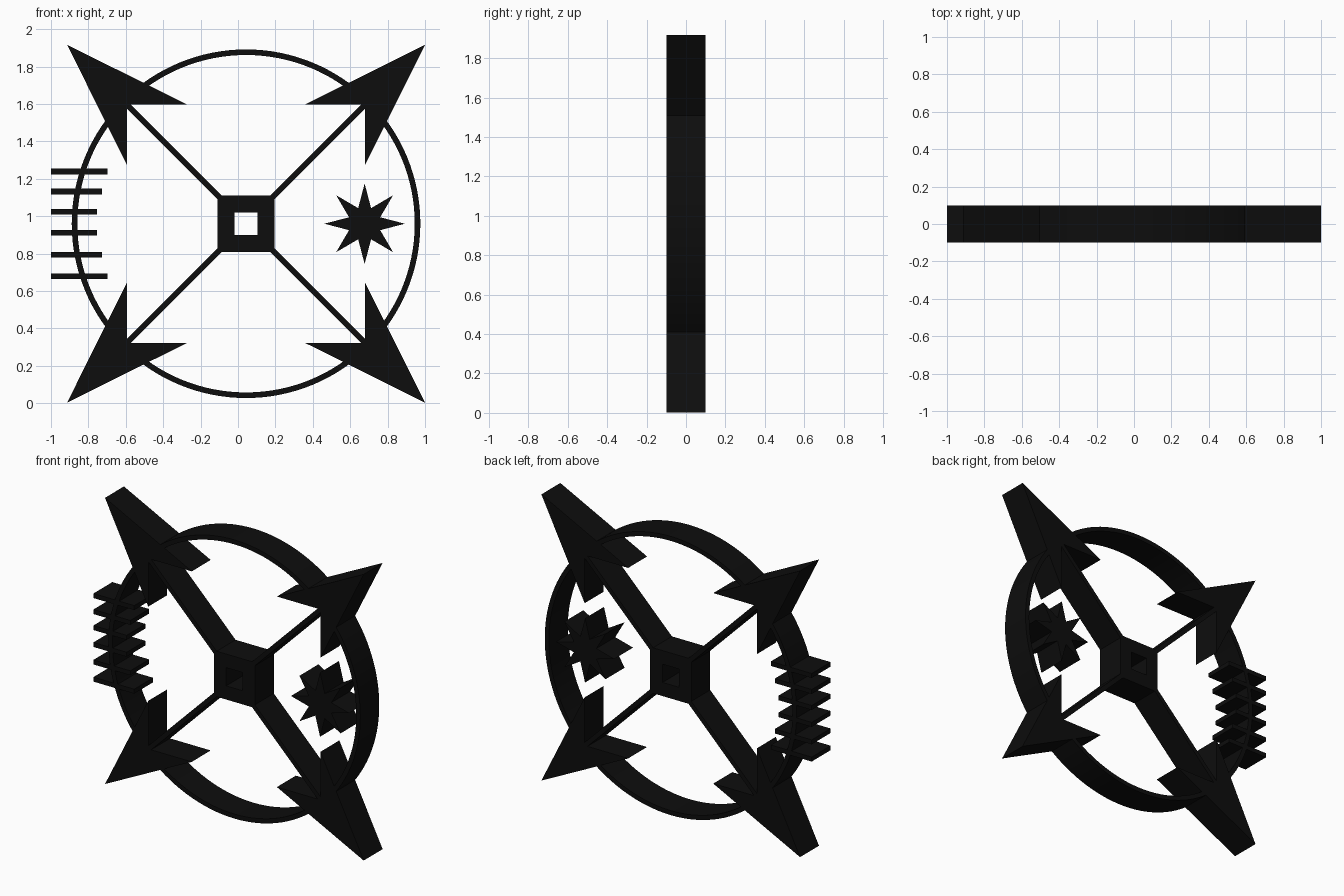
import bpy, bmesh
from math import sin, cos, pi, sqrt

if "Cube" in bpy.data.objects:
    bpy.data.objects.remove(bpy.data.objects["Cube"])

CX, CZ, HALF = 0.043, 0.96, 0.1   # emblem centre and half depth

mat = bpy.data.materials.new("black")
mat.diffuse_color = (0.004, 0.004, 0.004, 1)
mat.use_nodes = True
mat.node_tree.nodes["Principled BSDF"].inputs["Base Color"].default_value = mat.diffuse_color


def finish(name, bm):
    bmesh.ops.recalc_face_normals(bm, faces=bm.faces)
    me = bpy.data.meshes.new(name)
    bm.to_mesh(me)
    bm.free()
    me.materials.append(mat)
    ob = bpy.data.objects.new(name, me)
    bpy.context.collection.objects.link(ob)
    return ob


def prism(name, pts):
    """Outline in x,z relative to the centre, extruded through the depth."""
    bm = bmesh.new()
    face = bm.faces.new([bm.verts.new((CX + x, -HALF, CZ + z)) for x, z in pts])
    ext = bmesh.ops.extrude_face_region(bm, geom=[face], use_keep_orig=True)
    verts = [v for v in ext["geom"] if isinstance(v, bmesh.types.BMVert)]
    bmesh.ops.translate(bm, verts=verts, vec=(0, 2 * HALF, 0))
    return finish(name, bm)


def frame(name, n, r_out, r_in, turn=0.0):
    """Hollow n-sided loop with a rectangular section."""
    bm = bmesh.new()
    section = [(r_out, -HALF), (r_out, HALF), (r_in, HALF), (r_in, -HALF)]
    rows = []
    for i in range(n):
        a = turn + 2 * pi * i / n
        rows.append([bm.verts.new((CX + r * cos(a), y, CZ + r * sin(a))) for r, y in section])
    for i in range(n):
        p, q = rows[i], rows[(i + 1) % n]
        for k in range(4):
            m = (k + 1) % 4
            bm.faces.new((p[k], q[k], q[m], p[m]))
    return finish(name, bm)


# Outer ring, smooth around its walls
ring = frame("ring", 128, 0.932, 0.902)
bpy.context.view_layer.objects.active = ring
ring.select_set(True)
bpy.ops.object.shade_smooth_by_angle(angle=pi / 6)

# Square hub with a square hole through it
frame("hub", 4, 0.152 * sqrt(2), 0.061 * sqrt(2), pi / 4)

# Four diagonal arrows: barbed head and thin shaft
head = [(0.957, 0.957), (0.315, 0.637), (0.637, 0.637), (0.637, 0.315)]
w = 0.0105
shaft = [(0.14 - w, 0.14 + w), (0.14 + w, 0.14 - w), (0.65 + w, 0.65 - w), (0.65 - w, 0.65 + w)]
for sx in (-1, 1):
    for sz in (-1, 1):
        prism("arrow_head", [(sx * x, sz * z) for x, z in head])
        prism("arrow_shaft", [(sx * x, sz * z) for x, z in shaft])

# Eight-pointed star on the right
star = []
for i in range(16):
    r = 0.09 if i % 2 else 0.215
    star.append((0.634 + r * cos(pi * i / 8), r * sin(pi * i / 8)))
prism("star", star)

# Stack of bars across the left of the ring
bars = [(1.239, -0.698), (1.132, -0.727), (1.025, -0.754),
        (0.912, -0.754), (0.795, -0.727), (0.68, -0.698)]
for z, end in bars:
    x0, x1, z0, z1 = -1 - CX, end - CX, z - 0.015 - CZ, z + 0.015 - CZ
    prism("bar", [(x0, z0), (x1, z0), (x1, z1), (x0, z1)])
